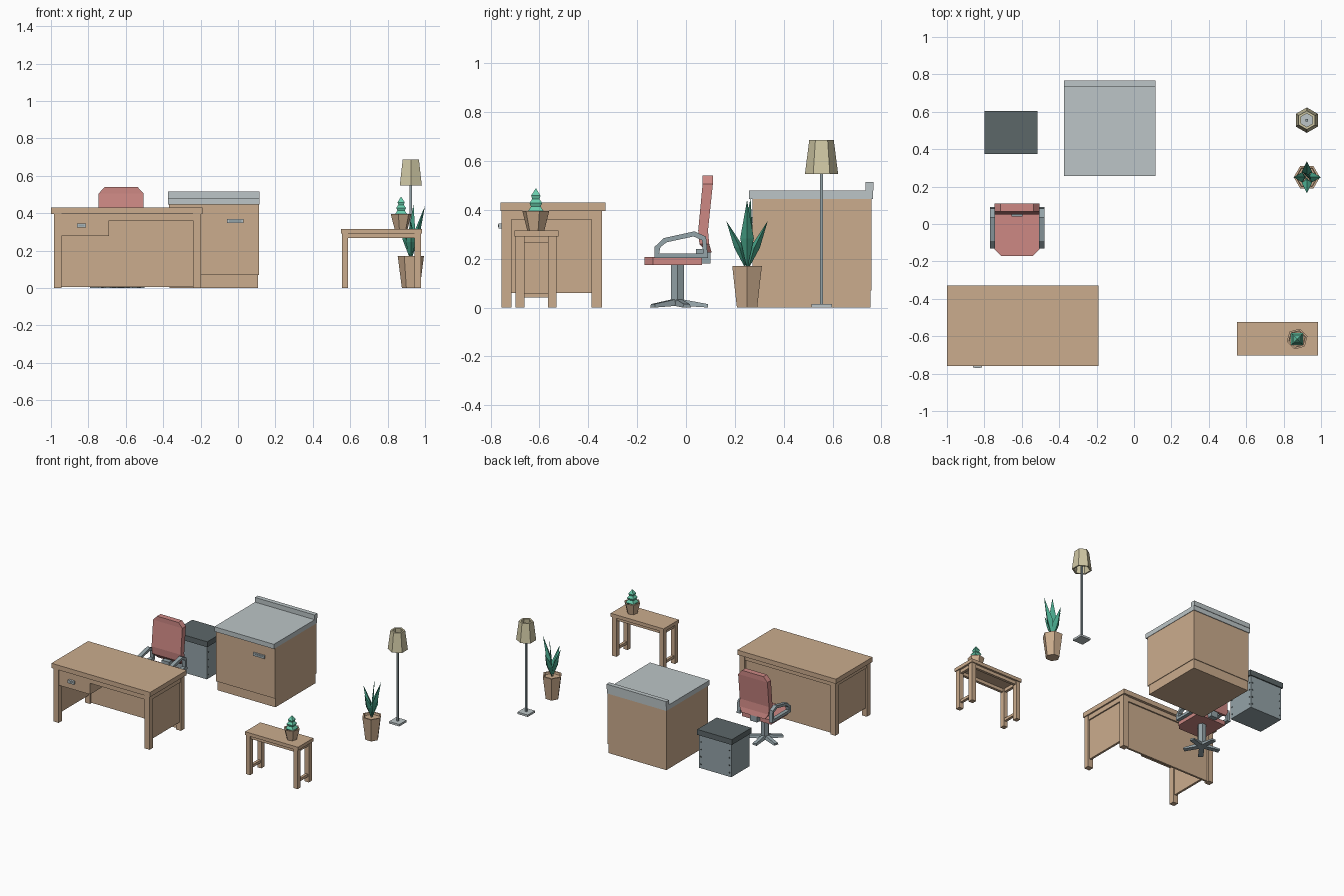
import bpy, bmesh, math
from mathutils import Vector

if "Cube" in bpy.data.objects:
    bpy.data.objects.remove(bpy.data.objects["Cube"])

def mat(name, r, g, b):
    m = bpy.data.materials.new(name)
    lin = [((c / 255 + 0.055) / 1.055) ** 2.4 for c in (r, g, b)]
    m.diffuse_color = (*lin, 1)
    m.use_nodes = True
    m.node_tree.nodes["Principled BSDF"].inputs["Base Color"].default_value = m.diffuse_color
    return m

WOOD = mat("wood", 203, 172, 141)
PINK = mat("pink fabric", 205, 136, 132)
STEEL = mat("light grey", 188, 197, 199)
METAL = mat("metal grey", 148, 163, 168)
DARK = mat("dark grey", 92, 103, 105)
SHADE = mat("cream shade", 208, 200, 165)
GREEN = mat("leaf green", 72, 165, 138)
MINT = mat("cactus green", 105, 205, 172)

def finish(name, bm, m):
    bmesh.ops.recalc_face_normals(bm, faces=bm.faces)
    me = bpy.data.meshes.new(name)
    bm.to_mesh(me)
    bm.free()
    me.materials.append(m)
    ob = bpy.data.objects.new(name, me)
    bpy.context.collection.objects.link(ob)
    return ob

def box(name, x, y, z, m):
    """Box from (min, max) pairs."""
    bm = bmesh.new()
    bmesh.ops.create_cube(bm, size=1)
    for v in bm.verts:
        v.co = [a[0] if c < 0 else a[1] for c, a in zip(v.co, (x, y, z))]
    return finish(name, bm, m)

def loft(name, rings, m, closed=False):
    """Skin a list of equal-length rings; cap the ends or close the loop."""
    bm = bmesh.new()
    vr = [[bm.verts.new(p) for p in r] for r in rings]
    n = len(vr[0])
    for a, b in list(zip(vr, vr[1:])) + ([(vr[-1], vr[0])] if closed else []):
        for i in range(n):
            j = (i + 1) % n
            bm.faces.new((a[i], a[j], b[j], b[i]))
    if not closed:
        bm.faces.new(vr[0])
        bm.faces.new(vr[-1])
    return finish(name, bm, m)

def ring(c, r, z, n=6, a0=90):
    return [(c[0] + r * math.cos(math.radians(a0 + 360 * i / n)),
             c[1] + r * math.sin(math.radians(a0 + 360 * i / n)), z) for i in range(n)]

def around(name, c, prof, m, n=6, a0=90, closed=False):
    return loft(name, [ring(c, r, z, n, a0) for r, z in prof], m, closed)

# Desk
box("desk_top", (-1, -.19), (-.76, -.33), (.395, .43), WOOD)
for x in ((-.985, -.945), (-.24, -.197)):
    for y in ((-.755, -.715), (-.387, -.345)):
        box("desk_leg", x, y, (0, .395), WOOD)
    mid = sum(x) / 2
    box("desk_side_panel", (mid - .008, mid + .008), (-.715, -.387), (.06, .36), WOOD)
    box("desk_side_rail", (x[0] + .004, x[1] - .004), (-.715, -.387), (.36, .395), WOOD)
box("desk_back_panel", (-.945, -.24), (-.375, -.36), (.005, .36), WOOD)
box("desk_back_rail", (-.945, -.24), (-.387, -.35), (.36, .395), WOOD)
box("desk_front_rail", (-.69, -.24), (-.75, -.72), (.36, .395), WOOD)
box("desk_drawer", (-.945, -.69), (-.75, -.387), (.277, .395), WOOD)
box("desk_drawer_handle", (-.862, -.812), (-.767, -.75), (.323, .345), STEEL)
box("desk_handle_slot", (-.852, -.822), (-.77, -.766), (.329, .339), METAL)

# Cabinet
box("cabinet_plinth", (-.367, .108), (.285, .755), (0, .07), WOOD)
box("cabinet_body", (-.37, .112), (.273, .76), (.07, .445), WOOD)
box("cabinet_counter", (-.375, .115), (.257, .765), (.445, .48), STEEL)
box("cabinet_backsplash", (-.375, .115), (.735, .768), (.48, .515), STEEL)
box("cabinet_handle", (-.06, .03), (.262, .273), (.347, .37), STEEL)
box("cabinet_handle_slot", (-.048, .018), (.26, .263), (.353, .364), METAL)

# Storage box with rivets along the edges
box("storage_body", (-.79, -.525), (.385, .597), (0, .245), METAL)
box("storage_lid", (-.8, -.515), (.375, .605), (.245, .285), DARK)
for z in (.03, .085, .14, .195):
    for x in (-.775, -.54):
        box("storage_rivet", (x - .004, x + .004), (.597, .6), (z - .004, z + .004), DARK)
    for y in (.4, .582):
        box("storage_rivet", (-.525, -.522), (y - .004, y + .004), (z - .004, z + .004), DARK)

# Chair seat and backrest
CX = -.625
seat = [(-.12, .065), (-.12, -.135), (-.085, -.17), (.085, -.17), (.12, -.135), (.12, .065)]
loft("chair_seat", [[(CX + x, y, z) for x, y in seat] for z in (.175, .207)], PINK)
back = [(.088, .105, .225, .095), (.055, .095, .26, .12), (.05, .09, .315, .12),
        (.068, .11, .505, .12), (.068, .11, .54, .088)]
loft("chair_back", [[(CX - w, y0, z), (CX + w, y0, z), (CX + w, y1, z), (CX - w, y1, z)]
                    for y0, y1, z, w in back], PINK)
box("chair_back_bracket", (CX - .03, CX + .03), (.04, .1), (.18, .24), METAL)

# Chair arms: flat loops mirrored on both sides
outer = [(-.13, .202), (-.13, .247), (-.092, .284), (.035, .312), (.082, .29), (.09, .202)]
inner = [(-.11, .222), (-.105, .247), (-.08, .267), (.031, .291), (.066, .275), (.07, .222)]
for s in (-1, 1):
    rings = [[(CX + s * x, y, z) for x, y, z in
              ((.118, *o), (.146, *o), (.146, *i), (.118, *i))] for o, i in zip(outer, inner)]
    loft("chair_arm", rings, METAL, closed=True)

# Chair column and five-spoke foot
PC = (CX, -.035)
around("chair_column", PC, [(.03, .02), (.03, .175)], METAL, 6, 0)
for k in range(5):
    a = math.radians(90 + 72 * k)
    d, t = Vector((math.cos(a), math.sin(a), 0)), Vector((-math.sin(a), math.cos(a), 0))
    c = Vector((*PC, 0))
    loft("chair_foot", [[c + d * r + t * w + Vector((0, 0, z)) for w, z in
                         ((-h, z0), (h, z0), (h * .7, z1), (-h * .7, z1))]
                        for r, h, z0, z1 in ((0, .018, .008, .037), (.125, .018, 0, .014))], METAL)

# Side table
box("table_top", (.55, .985), (-.703, -.523), (.29, .315), WOOD)
for y in ((-.698, -.662), (-.566, -.53)):
    for x in ((.555, .588), (.943, .978)):
        box("table_leg", x, y, (0, .29), WOOD)
    box("table_long_rail", (.588, .943), (y[0] + .008, y[1] - .008), (.266, .29), WOOD)
for x in (.572, .96):
    box("table_end_rail", (x - .01, x + .01), (-.662, -.566), (.266, .29), WOOD)
    box("table_stretcher", (x - .01, x + .01), (-.662, -.566), (.04, .06), WOOD)

# Potted cactus on the table
C = (.872, -.615)
around("cactus_pot", C, [(.036, .315), (.057, .395), (.046, .395), (.044, .385)], WOOD, 6, 15)
for z0, z1, r in ((.385, .44, .045), (.418, .465, .037), (.448, .487, .027)):
    around("cactus_tier", C, [(r * .75, z0 - .005), (r, z0 + .01), (.002, z1)], MINT, 4, 45)

# Large plant: pot and spiky leaves
P = (.924, .25)
around("plant_pot", P, [(.048, 0), (.07, .17), (.058, .17), (.055, .155)], WOOD, 6, 0)
for ang, reach, top in ((0, .076, .44), (90, .085, .355), (180, .07, .38), (270, .085, .355),
                        (45, .02, .45)):
    a = math.radians(ang)
    d, t = Vector((math.cos(a), math.sin(a), 0)), Vector((-math.sin(a), math.cos(a), 0))
    bm = bmesh.new()
    at = lambda r, w, z: bm.verts.new(Vector((*P, z)) + d * r + t * w)
    mid = .155 + (top - .155) * .45
    base, tip = at(.004, 0, .155), at(reach, 0, top)
    loop = [at(reach * .35, -.028, mid), at(reach * .62, 0, mid),
            at(reach * .35, .028, mid), at(reach * .15, 0, mid)]
    for i in range(4):
        bm.faces.new((base, loop[i], loop[(i + 1) % 4]))
        bm.faces.new((tip, loop[(i + 1) % 4], loop[i]))
    finish("plant_leaf", bm, GREEN)

# Floor lamp
L = (.924, .555)
box("lamp_base", (L[0] - .042, L[0] + .042), (L[1] - .042, L[1] + .042), (0, .015), STEEL)
around("lamp_pole", L, [(.009, .015), (.009, .6)], METAL, 4, 45)
around("lamp_shade", L, [(.068, .547), (.05, .687), (.036, .687), (.056, .547)], SHADE, 6, 90, True)
